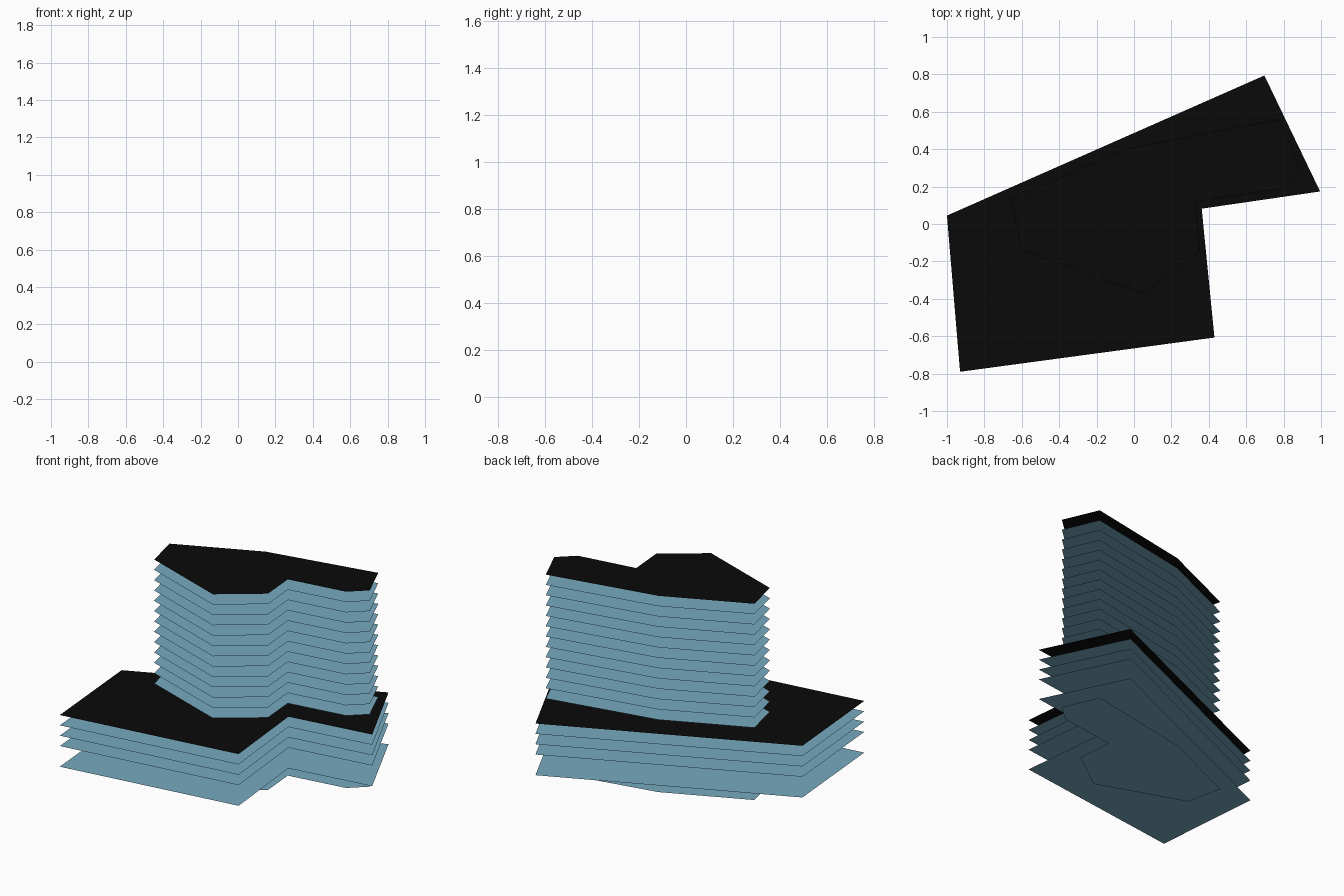
import bpy
import bmesh

if "Cube" in bpy.data.objects:
    bpy.data.objects.remove(bpy.data.objects["Cube"])

STEP = 0.0777  # storey height

PODIUM = [(-1.0, 0.045), (-0.93, -0.79), (0.43, -0.607),
          (0.362, 0.082), (0.995, 0.174), (0.697, 0.794)]
TOWER = [(-0.66, 0.13), (-0.60, -0.14), (0.05, -0.37), (0.352, -0.147), (0.33, 0.12),
         (0.77, 0.185), (0.89, 0.295), (0.775, 0.56), (-0.05, 0.40)]


def material(name, color):
    mat = bpy.data.materials.new(name)
    mat.diffuse_color = (*color, 1.0)
    mat.use_nodes = True
    mat.node_tree.nodes["Principled BSDF"].inputs["Base Color"].default_value = mat.diffuse_color
    return mat


def plate(name, outline, level, mat):
    """One flat floor sheet at a whole storey level."""
    bm = bmesh.new()
    bm.faces.new([bm.verts.new((x, y, 0)) for x, y in outline])
    mesh = bpy.data.meshes.new(name)
    bm.to_mesh(mesh)
    bm.free()
    mesh.materials.append(mat)
    obj = bpy.data.objects.new(name, mesh)
    obj.location.z = level * STEP
    bpy.context.collection.objects.link(obj)


floor_blue = material("floor_blue", (0.18, 0.40, 0.52))
roof_black = material("roof_black", (0.003, 0.003, 0.003))

# Ground slab follows the tower outline
plate("ground_slab", TOWER, 0, floor_blue)

# Wide podium floors, with a double-height storey above the first
for n in (1, 3, 4, 5):
    plate(f"podium_floor_{n}", PODIUM, n, floor_blue)
plate("podium_roof", PODIUM, 6, roof_black)

# Tower floors
for n in range(7, 19):
    plate(f"tower_floor_{n}", TOWER, n, floor_blue)
plate("tower_roof", TOWER, 19, roof_black)
